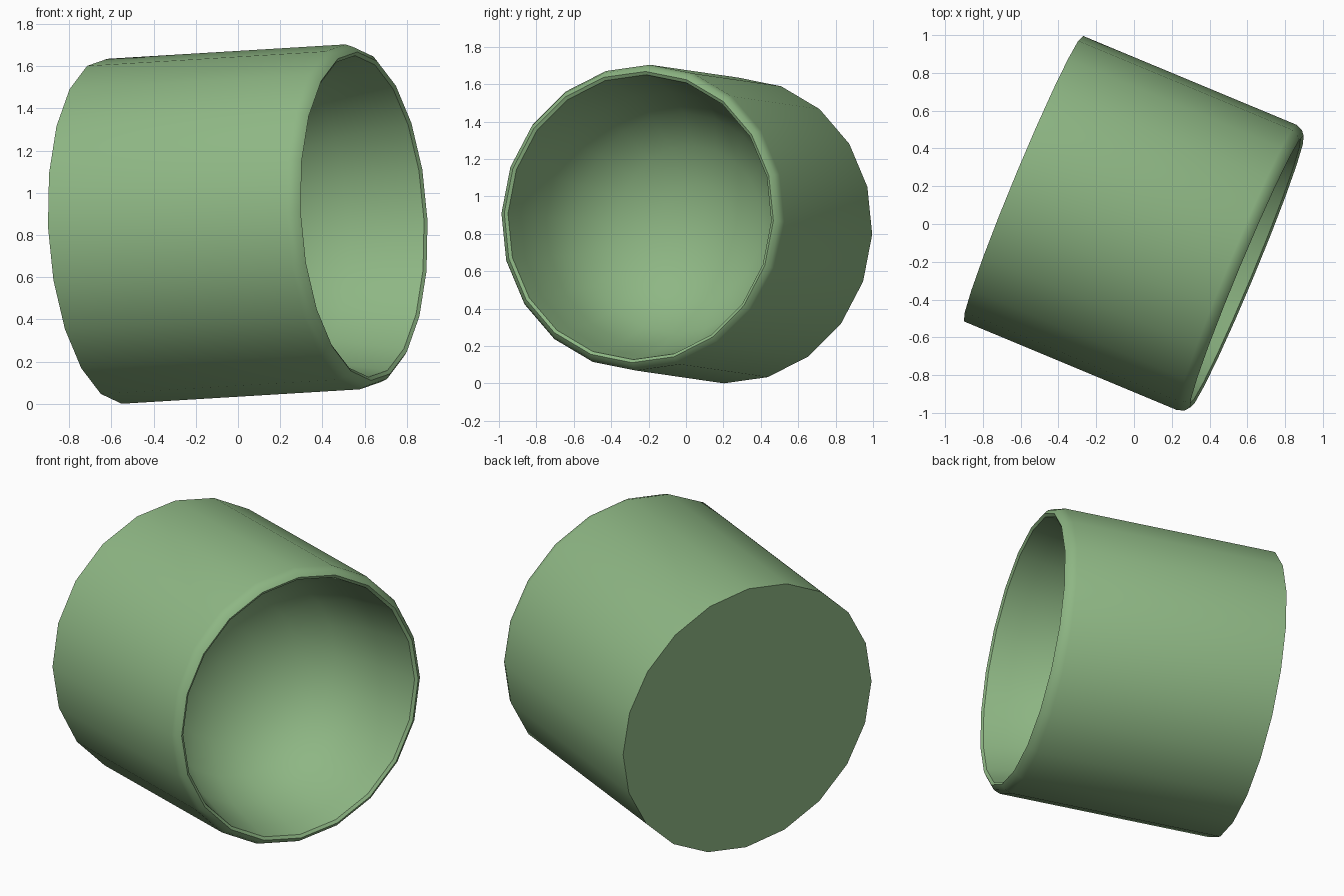
import bpy, bmesh, math
from mathutils import Matrix, Vector

if "Cube" in bpy.data.objects:
    bpy.data.objects.remove(bpy.data.objects["Cube"])

SIDES = 20
# (radius, distance along axis): closed base, wall, rolled rim, rounded inside
PROFILE = [(0.819, 0.0), (0.819, 1.225), (0.805, 1.262), (0.78, 1.283), (0.763, 1.272),
           (0.74, 1.15), (0.69, 0.92), (0.59, 0.72), (0.42, 0.57), (0.22, 0.49)]
INNER_TIP = 0.46

bm = bmesh.new()
rings = []
for r, h in PROFILE:
    rings.append([bm.verts.new((r * math.cos(a), r * math.sin(a), h))
                  for a in (2 * math.pi * i / SIDES - math.radians(1.5) for i in range(SIDES))])
for lo, hi in zip(rings, rings[1:]):
    for i in range(SIDES):
        j = (i + 1) % SIDES
        bm.faces.new((lo[i], lo[j], hi[j], hi[i]))
# flat back and inner bowl centre
bm.faces.new(rings[0][::-1])
tip = bm.verts.new((0, 0, INNER_TIP))
for i in range(SIDES):
    bm.faces.new((rings[-1][i], rings[-1][(i + 1) % SIDES], tip))
bmesh.ops.recalc_face_normals(bm, faces=bm.faces)

# lay the cup on its side, turned and slightly lifted at the mouth
yaw, lift = math.radians(-22.6), math.radians(3.2)
w = Vector((math.cos(yaw) * math.cos(lift), math.sin(yaw) * math.cos(lift), math.sin(lift)))
u = Vector((-math.sin(yaw), math.cos(yaw), 0))
v = w.cross(u)
rot = Matrix((u, v, w)).transposed().to_4x4()
bm.transform(Matrix.Translation((-0.585, 0.24, 0.818)) @ rot)

mesh = bpy.data.meshes.new("cup")
bm.to_mesh(mesh)
bm.free()
cup = bpy.data.objects.new("cup", mesh)
bpy.context.collection.objects.link(cup)

mat = bpy.data.materials.new("green")
mat.diffuse_color = (0.27, 0.47, 0.23, 1)
mat.use_nodes = True
mat.node_tree.nodes["Principled BSDF"].inputs["Base Color"].default_value = mat.diffuse_color
mesh.materials.append(mat)

bpy.context.view_layer.objects.active = cup
cup.select_set(True)
bpy.ops.object.shade_smooth_by_angle(angle=math.radians(40))
